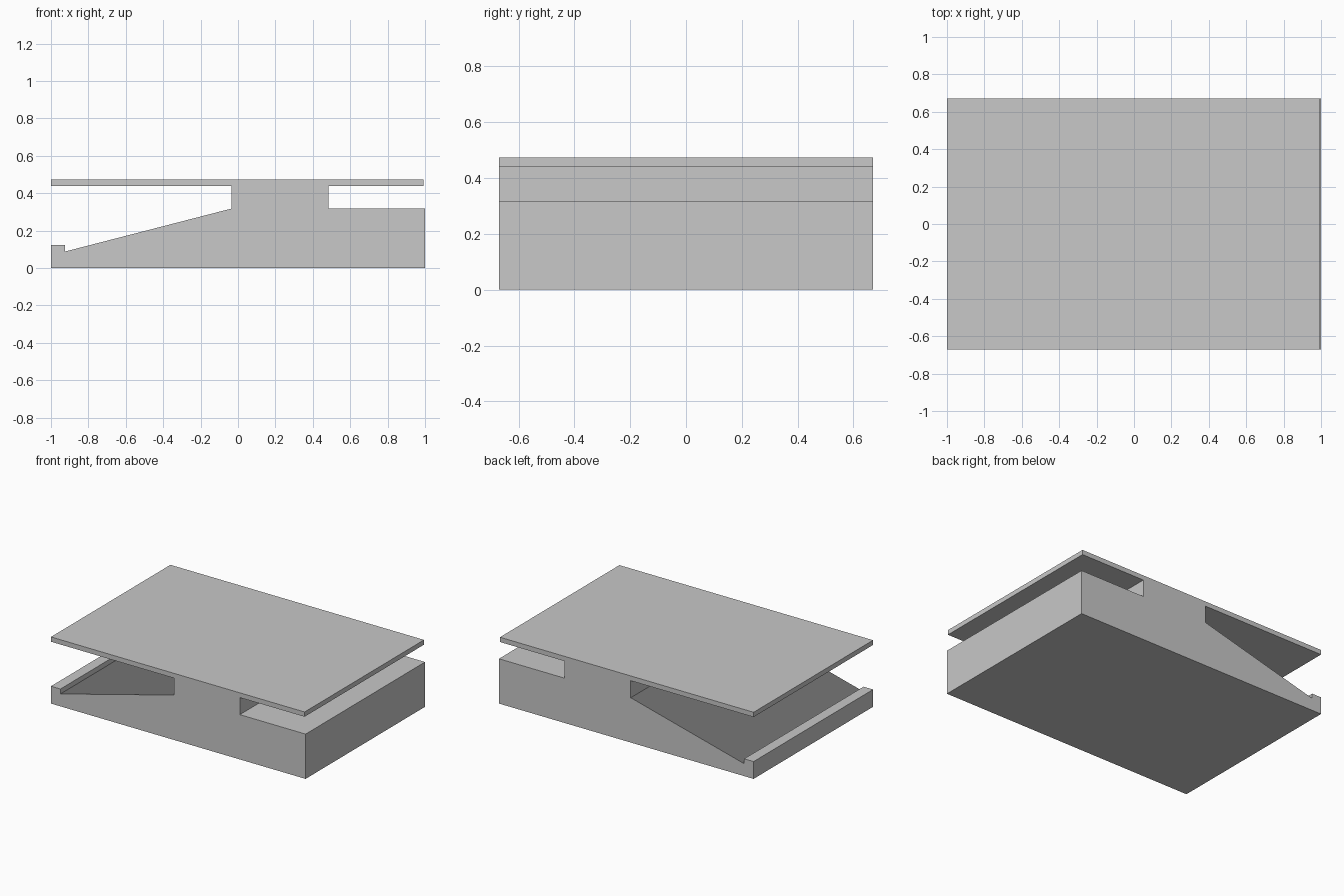
import bpy
import bmesh

if "Cube" in bpy.data.objects:
    bpy.data.objects.remove(bpy.data.objects["Cube"])

HALF_DEPTH = 0.67


def material(name, value):
    m = bpy.data.materials.new(name)
    m.diffuse_color = (value, value, value, 1)
    m.use_nodes = True
    m.node_tree.nodes["Principled BSDF"].inputs["Base Color"].default_value = m.diffuse_color
    return m


light_grey = material("light_grey", 0.58)
dark_grey = material("dark_grey", 0.18)

# Side profile: base with lip, ramp, central pillar and top plate
profile = [
    (-1.0, 0.0), (1.0, 0.0), (1.0, 0.318), (0.484, 0.318),
    (0.484, 0.439), (0.992, 0.439), (0.992, 0.473), (-1.0, 0.473),
    (-1.0, 0.439), (-0.035, 0.439), (-0.035, 0.318),
    (-0.926, 0.088), (-0.926, 0.123), (-1.0, 0.123),
]

# Extrude the profile through the full depth
bm = bmesh.new()
front = bm.faces.new([bm.verts.new((x, -HALF_DEPTH, z)) for x, z in profile])
ext = bmesh.ops.extrude_face_region(bm, geom=[front], use_keep_orig=True)
verts = [g for g in ext["geom"] if isinstance(g, bmesh.types.BMVert)]
bmesh.ops.translate(bm, verts=verts, vec=(0, 2 * HALF_DEPTH, 0))
bmesh.ops.recalc_face_normals(bm, faces=bm.faces)

# The sloping ramp is the only tilted face and has the darker colour
for f in bm.faces:
    f.normal_update()
    f.material_index = 1 if 0.1 < abs(f.normal.x) < 0.9 else 0

mesh = bpy.data.meshes.new("covered_ramp_block")
bm.to_mesh(mesh)
bm.free()
mesh.materials.append(light_grey)
mesh.materials.append(dark_grey)
block = bpy.data.objects.new("covered_ramp_block", mesh)
bpy.context.collection.objects.link(block)
